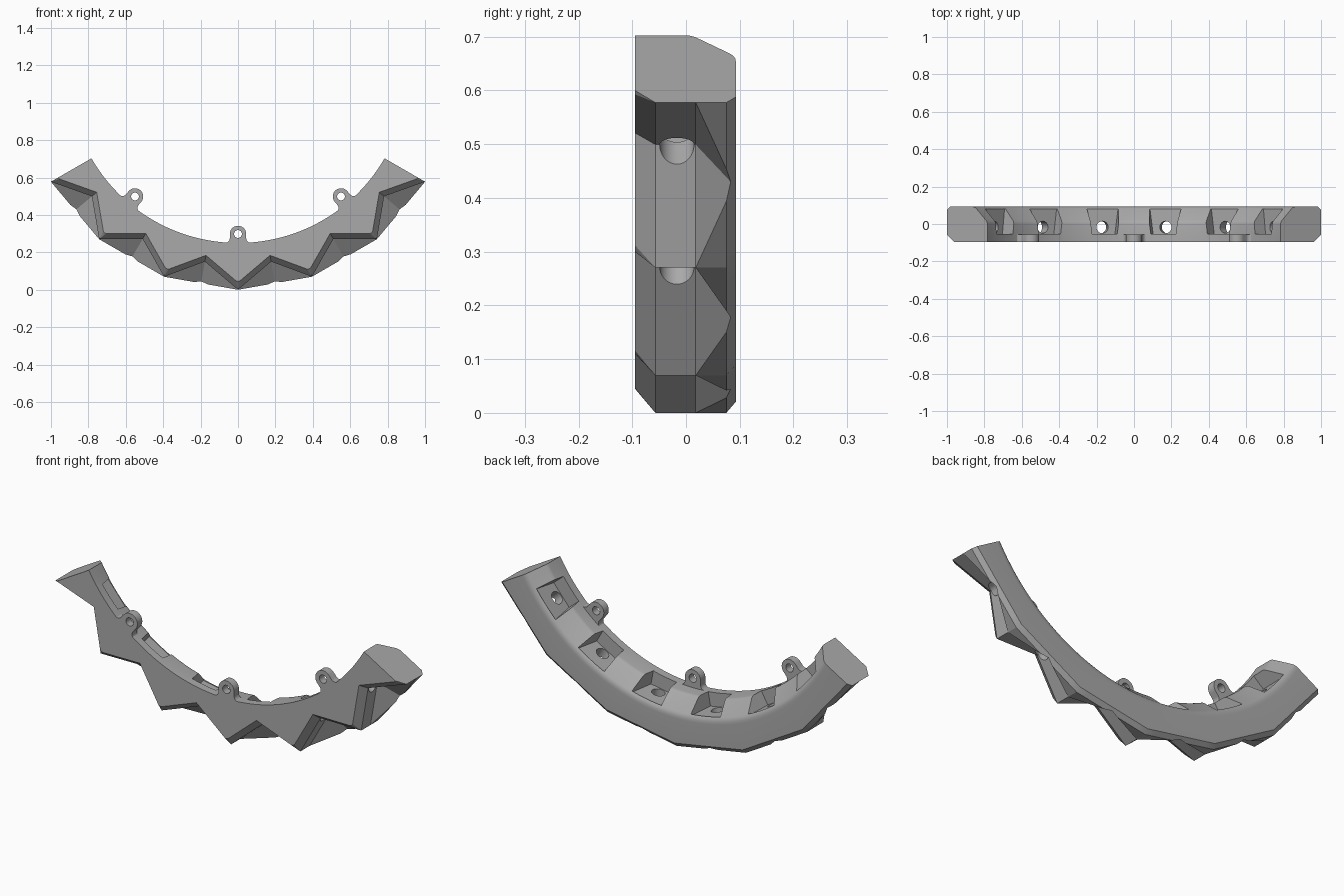
import bpy, bmesh
from math import sin, cos, pi, radians

if "Cube" in bpy.data.objects:
    bpy.data.objects.remove(bpy.data.objects["Cube"])

R = 1.155            # outer corner radius, also the height of the arc centre
STEP = 20            # degrees per facet
MIDS = [-50, -30, -10, 10, 30, 50]

grey = bpy.data.materials.new("grey")
grey.use_nodes = True
grey.diffuse_color = (0.4, 0.4, 0.4, 1)
grey.node_tree.nodes["Principled BSDF"].inputs["Base Color"].default_value = (0.4, 0.4, 0.4, 1)


def place(angle, t, y, s):
    """Tangential offset t, depth y and radius s at an angle along the arc."""
    a = radians(angle)
    return (s * sin(a) + t * cos(a), y, R - s * cos(a) + t * sin(a))


def loft(name, rings, apex=None):
    """Closed solid through equal rings of points, ending in a cap or an apex."""
    bm = bmesh.new()
    rows = [[bm.verts.new(p) for p in ring] for ring in rings]
    n = len(rows[0])
    for a, b in zip(rows, rows[1:]):
        for i in range(n):
            j = (i + 1) % n
            bm.faces.new((a[i], a[j], b[j], b[i]))
    bm.faces.new(rows[0][::-1])
    if apex:
        tip = bm.verts.new(apex)
        for i in range(n):
            bm.faces.new((rows[-1][i], rows[-1][(i + 1) % n], tip))
    else:
        bm.faces.new(rows[-1])
    bmesh.ops.recalc_face_normals(bm, faces=bm.faces)
    mesh = bpy.data.meshes.new(name)
    bm.to_mesh(mesh)
    bm.free()
    mesh.materials.append(grey)
    obj = bpy.data.objects.new(name, mesh)
    bpy.context.collection.objects.link(obj)
    return obj


def finish(obj, cutters):
    """Subtract the cutters, then smooth the gentle edges."""
    for c in cutters:
        c.hide_render = True
        mod = obj.modifiers.new("cut", 'BOOLEAN')
        mod.operation, mod.solver, mod.object = 'DIFFERENCE', 'EXACT', c
    bpy.context.view_layer.update()
    done = bpy.data.meshes.new_from_object(obj.evaluated_get(bpy.context.evaluated_depsgraph_get()))
    obj.modifiers.clear()
    obj.data = done
    for c in cutters:
        bpy.data.objects.remove(c)
    bpy.ops.object.select_all(action='DESELECT')
    obj.select_set(True)
    bpy.context.view_layer.objects.active = obj
    bpy.ops.object.shade_smooth_by_angle(angle=radians(18))


# Arc body: round inside, faceted outside
inner = [(-.095, .905), (0, .905), (.008, .9065), (.015, .91), (.022, .916),
         (.082, .973), (.088, .981), (.092, .992), (.093, 1.005)]
outer = [(.093, 1.134), (.075, R), (-.057, R), (-.095, 1.11)]
rings = []
for k in range(49):
    ang = -60 + k * 2.5
    local = (ang + 60) % STEP - STEP / 2
    flat = cos(radians(STEP / 2)) / cos(radians(local))
    rings.append([place(ang, 0, y, r) for y, r in inner] +
                 [place(ang, 0, y, r * flat) for y, r in outer])
body = loft("arc_body", rings)

cutters = []
for m in MIDS:
    # Zigzag notch: bevelled front, straight middle, pyramid at the back
    def wedge(y, peak, w=.26, slope=.585):
        return [place(m, t, y, peak + abs(t) * slope) for t in (-w, 0, w)]
    cutters.append(loft("notch_cutter",
                        [wedge(-.114, .969), wedge(-.057, 1.02), wedge(.018, 1.02)],
                        place(m, 0, .099, 1.154)))
    # Flared pocket in the inner face
    plan = [(-.068, -.053), (.068, -.053), (.085, .08), (-.085, .08)]
    cutters.append(loft("pocket_cutter",
                        [[place(m, t, y, s) for t, y in plan] for s in (.85, .975)]))
    # Radial bolt hole
    circle = [(.032 * cos(i * pi / 16), -.017 + .032 * sin(i * pi / 16)) for i in range(32)]
    cutters.append(loft("hole_cutter",
                        [[place(m, t, y, s) for t, y in circle] for s in (.93, 1.2)]))
finish(body, cutters)

# Mounting tabs with an eyelet and filleted feet
TAB_R, EYE, CENTRE, FILLET = .044, .021, .857, .024
for name, ang in (("right_tab", -40), ("middle_tab", 0), ("left_tab", 40)):
    side = []
    for i in range(13):          # rounded head, from the top down one side
        a = i * pi / 24
        side.append((TAB_R * sin(a), CENTRE - TAB_R * cos(a)))
    for i in range(9):           # concave foot
        a = i * pi / 16
        side.append((TAB_R + FILLET * (1 - cos(a)), .88 + FILLET * sin(a)))
    side.append((TAB_R + FILLET, .915))
    outline = side + [(-t, s) for t, s in side[:0:-1]]
    tab = loft(name, [[place(ang, t, y, s) for t, s in outline] for y in (-.095, -.055)])
    eye = [(EYE * cos(i * pi / 16), CENTRE + EYE * sin(i * pi / 16)) for i in range(32)]
    cutter = loft("eye_cutter", [[place(ang, t, y, s) for t, s in eye] for y in (-.2, .0)])
    finish(tab, [cutter])
